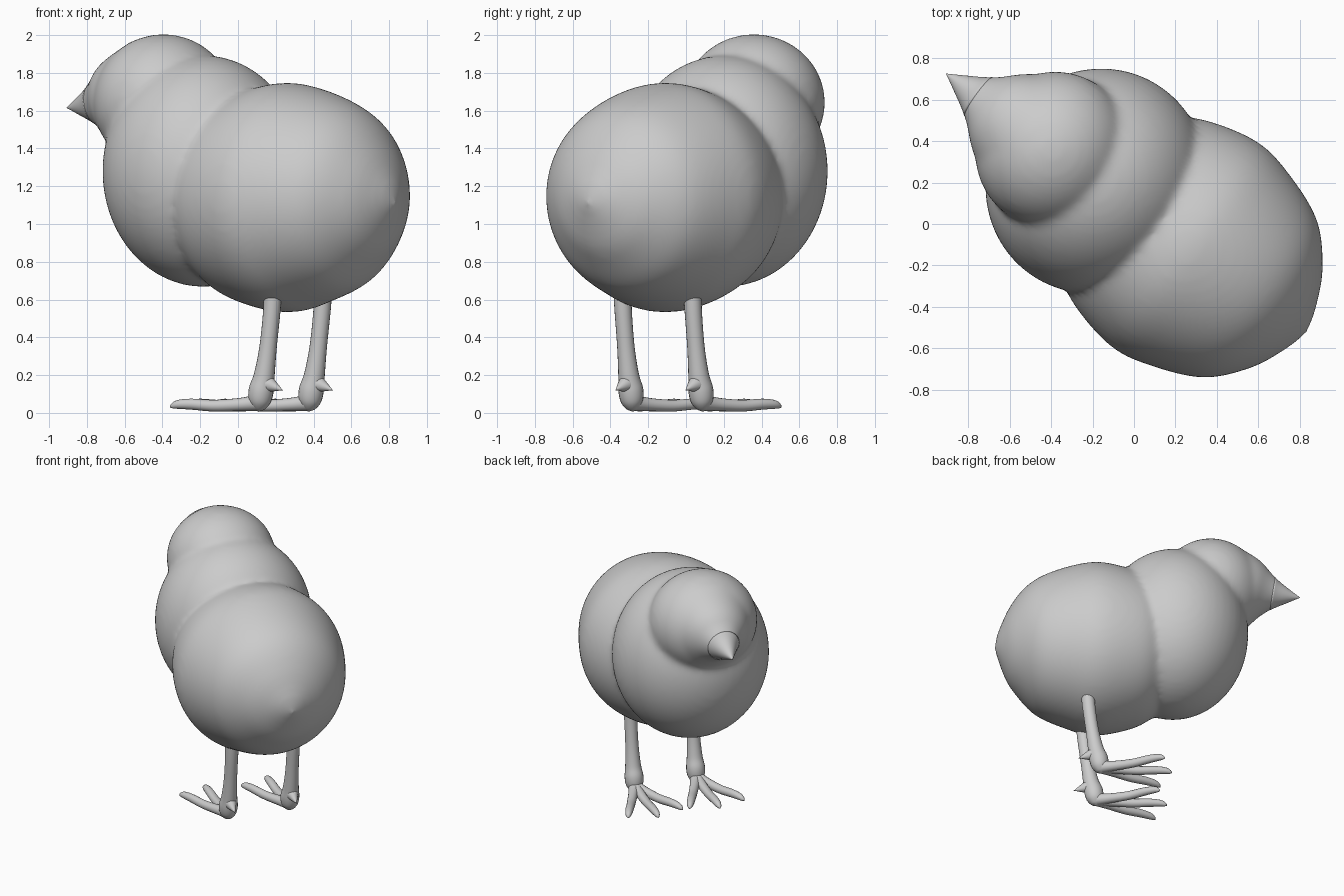
import bpy, bmesh, math
from mathutils import Matrix, Vector

if "Cube" in bpy.data.objects:
    bpy.data.objects.remove(bpy.data.objects["Cube"])

# Local frame: +x is the heading, y = 0 the symmetry plane; PLACE turns it into the scene
PLACE = Matrix.Rotation(math.radians(144.4), 4, 'Z') @ Matrix.Translation((0, -0.062, 0))


def spline(pts, n=6):
    """Catmull-Rom resampling of a short list of tuples."""
    P = [Vector(p) for p in pts]
    P = [P[0] * 2 - P[1]] + P + [P[-1] * 2 - P[-2]]
    out = []
    for a, b, c, d in zip(P, P[1:], P[2:], P[3:]):
        for k in range(n):
            t = k / n
            out.append(0.5 * (2 * b + (c - a) * t + (2 * a - 5 * b + 4 * c - d) * t * t
                              + (3 * b - a - 3 * c + d) * t ** 3))
    return out + [P[-2]]


def tube(bm, rows, seg=20):
    """Closed skin through rows of (x, y, z, radius), rings square to the path."""
    rings = []
    for i, r in enumerate(rows):
        c = Vector(r[:3])
        t = (Vector(rows[min(i + 1, len(rows) - 1)][:3]) - Vector(rows[max(i - 1, 0)][:3])).normalized()
        a = t.cross(Vector((0, 1, 0)))
        if a.length < 0.1:
            a = t.cross(Vector((1, 0, 0)))
        a.normalize()
        b = t.cross(a)
        rad = max(r[3], 0.001)
        rings.append([bm.verts.new(c + rad * (a * math.cos(q) + b * math.sin(q)))
                      for q in (2 * math.pi * k / seg for k in range(seg))])
    faces = [bm.faces.new(rings[0]), bm.faces.new(rings[-1])]
    for p, q in zip(rings, rings[1:]):
        for k in range(seg):
            faces.append(bm.faces.new((p[k - 1], p[k], q[k], q[k - 1])))
    bmesh.ops.recalc_face_normals(bm, faces=faces)


def ellipsoid(bm, centre, radii):
    m = Matrix.Translation(centre) @ Matrix.Diagonal((*radii, 1))
    bmesh.ops.create_uvsphere(bm, u_segments=48, v_segments=32, radius=1, matrix=m)


def finish(name, bm):
    me = bpy.data.meshes.new(name)
    bm.to_mesh(me)
    bm.free()
    me.shade_smooth()
    ob = bpy.data.objects.new(name, me)
    bpy.context.collection.objects.link(ob)
    ob.matrix_world = PLACE
    return ob


# Body: pointed rump, chest, head and beak root, fused into one soft skin
beak = spline([(0.66, 0, 1.66, 0.325), (0.83, 0, 1.655, 0.235), (0.92, 0, 1.645, 0.155),
               (0.99, 0, 1.635, 0.10), (1.07, 0, 1.625, 0.052), (1.16, 0, 1.615, 0.0)])
rump = spline([(-0.985, 0, 1.11, 0.0), (-0.94, 0, 1.115, 0.14), (-0.86, 0, 1.12, 0.30),
               (-0.70, 0, 1.13, 0.472), (-0.45, 0, 1.14, 0.575), (-0.25, 0, 1.14, 0.607),
               (0.0, 0, 1.14, 0.55), (0.15, 0, 1.14, 0.46), (0.3, 0, 1.14, 0.3), (0.4, 0, 1.14, 0.0)])
bm = bmesh.new()
tube(bm, rump, 64)
ellipsoid(bm, (0.27, 0, 1.28), (0.525, 0.553, 0.613))
ellipsoid(bm, (0.53, 0, 1.643), (0.365, 0.383, 0.362))
tube(bm, beak, 48)
body = finish("body", bm)
mod = body.modifiers.new("fuse", 'REMESH')
mod.mode = 'VOXEL'
mod.voxel_size = 0.02
mod.use_smooth_shade = True
mod = body.modifiers.new("soften", 'SMOOTH')
mod.factor = 0.5
mod.iterations = 14

# Crisp beak tip
bm = bmesh.new()
tube(bm, [r for r in beak if r[0] > 0.96], 32)
finish("beak_tip", bm)

# Legs with three front toes and a short hind spur
for side, label in ((1, "left"), (-1, "right")):
    y = 0.228 * side
    bm = bmesh.new()
    tube(bm, spline([(-0.35, y, 0.72, 0.05), (-0.34, y, 0.55, 0.046), (-0.315, y, 0.35, 0.046),
                     (-0.29, y, 0.2, 0.055), (-0.27, y, 0.12, 0.066), (-0.26, y, 0.06, 0.058),
                     (-0.255, y, 0.02, 0.03), (-0.255, y, 0.006, 0.0)]))
    finish(label + "_leg", bm)

    bm = bmesh.new()
    tube(bm, spline([(-0.27, y, 0.155, 0.06), (-0.32, y, 0.15, 0.042), (-0.36, y, 0.137, 0.024),
                     (-0.41, y, 0.12, 0.0)]))
    finish(label + "_hind_toe", bm)

    bm = bmesh.new()
    for deg, length in ((-25, 0.48), (0, 0.5), (25, 0.48)):
        c, s = math.cos(math.radians(deg)), math.sin(math.radians(deg))
        tube(bm, spline([(-0.255 + c * length * f, y + s * length * f, z, r) for f, z, r in
                         ((0, 0.055, 0.045), (0.2, 0.045, 0.035), (0.5, 0.038, 0.031),
                          (0.75, 0.046, 0.029), (0.9, 0.045, 0.024), (0.97, 0.036, 0.014),
                          (1.0, 0.028, 0.0))]), 16)
    finish(label + "_front_toes", bm)
